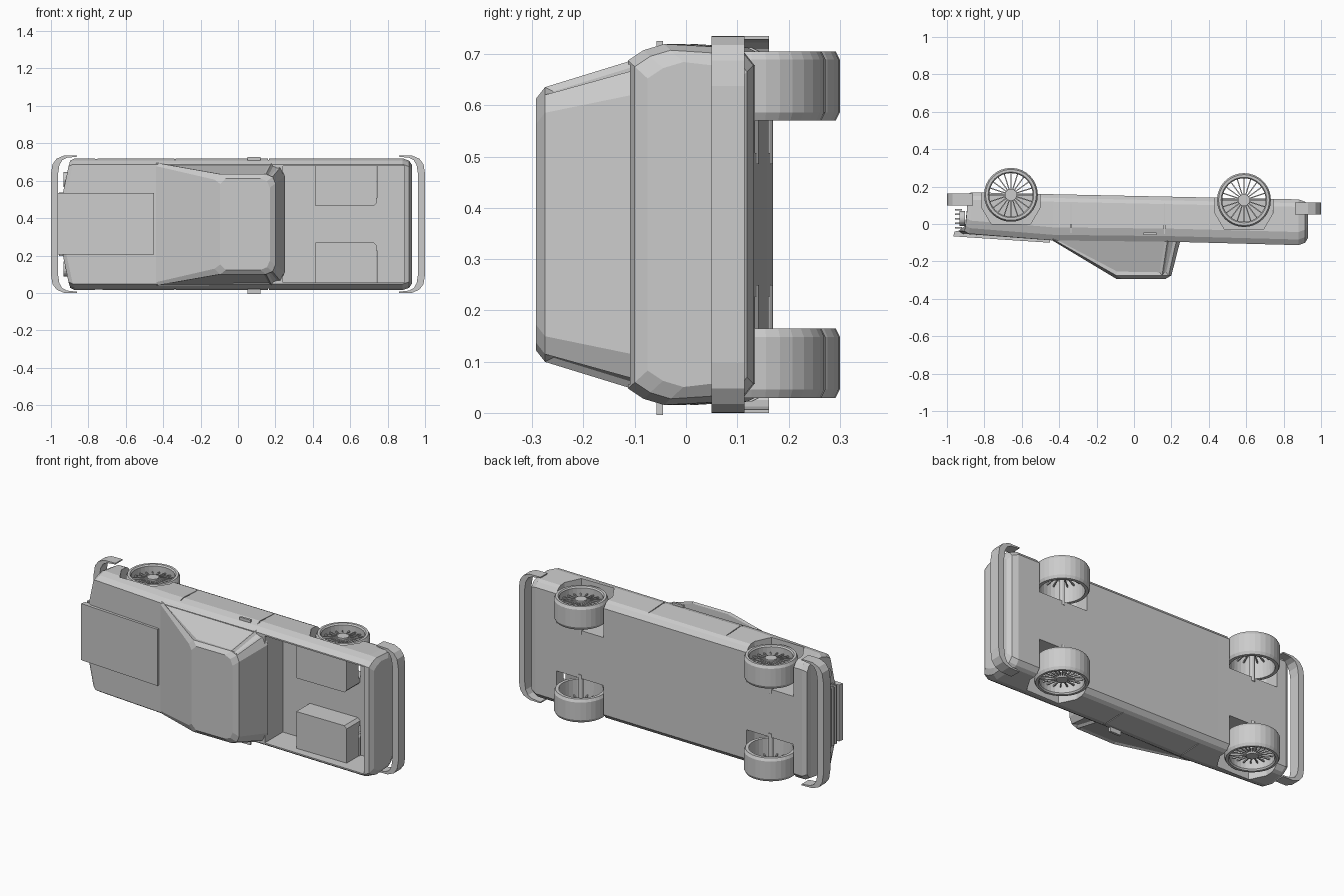
import bpy, bmesh, math
from mathutils import Matrix, Vector

cube = bpy.data.objects.get("Cube")
if cube:
    bpy.data.objects.remove(cube, do_unlink=True)

MID = 0.3675  # centre of the truck's width, which runs along z

grey = bpy.data.materials.new("plain_grey")
grey.use_nodes = True
grey.diffuse_color = (0.6, 0.6, 0.6, 1)
grey.node_tree.nodes["Principled BSDF"].inputs["Base Color"].default_value = (0.6, 0.6, 0.6, 1)


def finish(name, bm):
    bmesh.ops.recalc_face_normals(bm, faces=bm.faces)
    mesh = bpy.data.meshes.new(name)
    bm.to_mesh(mesh)
    bm.free()
    mesh.materials.append(grey)
    obj = bpy.data.objects.new(name, mesh)
    bpy.context.collection.objects.link(obj)
    return obj


def loft(bm, rings, caps=True, loop=False):
    rows = [[bm.verts.new(p) for p in ring] for ring in rings]
    pairs = list(zip(rows, rows[1:])) + ([(rows[-1], rows[0])] if loop else [])
    n = len(rows[0])
    for a, b in pairs:
        for i in range(n):
            j = (i + 1) % n
            bm.faces.new((a[i], a[j], b[j], b[i]))
    if caps:
        bm.faces.new(rows[0])
        bm.faces.new(rows[-1])


def prism(name, pts, axis, lo, hi):
    """Extrude an outline: (x, y) points along z or (x, z) points along y."""
    def ring(d):
        return [(a, b, d) if axis == "z" else (a, d, b) for a, b in pts]
    bm = bmesh.new()
    loft(bm, [ring(lo), ring(hi)])
    return finish(name, bm)


def box(name, x, y, z):
    return prism(name, [(x[0], y[0]), (x[1], y[0]), (x[1], y[1]), (x[0], y[1])], "z", *z)


def cylinder(name, r1, r2, depth, loc, axis="z", sides=24):
    bm = bmesh.new()
    bmesh.ops.create_cone(bm, cap_ends=True, segments=sides, radius1=r1, radius2=r2, depth=depth)
    if axis == "x":
        bmesh.ops.rotate(bm, verts=bm.verts, matrix=Matrix.Rotation(math.pi / 2, 3, "Y"))
    bmesh.ops.translate(bm, verts=bm.verts, vec=loc)
    return finish(name, bm)


def cut(target, cutter):
    cutter.hide_render = True
    mod = target.modifiers.new("cut", "BOOLEAN")
    mod.operation, mod.solver, mod.object = "DIFFERENCE", "EXACT", cutter
    bpy.context.view_layer.objects.active = target
    bpy.ops.object.modifier_apply(modifier=mod.name)
    bpy.data.objects.remove(cutter, do_unlink=True)


def floor_y(x):
    return 0.15 - 0.021 * x


# Body shell: rounded section lofted from nose to tail
def section(x, top, inset):
    low = floor_y(x) - inset
    top += inset
    half = [(top, 0.16), (top, 0.32), (top + 0.03, 0.34), (top + 0.07, 0.352),
            (low - 0.04, 0.345), (low - 0.02, 0.335), (low, 0.31)]
    half = [(y, w - inset) for y, w in half]
    full = half + [(y, -w) for y, w in reversed(half)]
    ring = []
    for y, w in full:
        nose = 0.05 * (w / 0.33) ** 2 + 0.15 * max(0, y - 0.05) if x < -0.85 else 0
        ring.append((x + nose, y, MID + w))
    return ring


bm = bmesh.new()
loft(bm, [section(*s) for s in [(-0.95, -0.05, 0.012), (-0.93, -0.052, 0), (-0.43, -0.088, 0),
                                (0.2, -0.095, 0), (0.88, -0.113, 0), (0.915, -0.112, 0.012),
                                (0.93, -0.11, 0.035)]])
body = finish("body", bm)

# Open load bed, leaving the two wheel boxes standing
zl, zr = MID - 0.312, MID + 0.312
cut(body, box("bed_upper_cut", (0.24, 0.89), (-0.3, -0.055), (zl, zr)))
cut(body, prism("bed_lower_cut", [
    (0.24, zl), (0.415, zl), (0.415, 0.27), (0.725, 0.27), (0.74, 0.255), (0.74, zl), (0.89, zl),
    (0.89, zr), (0.74, zr), (0.74, 0.48), (0.725, 0.465), (0.415, 0.465), (0.415, zr), (0.24, zr)],
    "y", -0.2, 0.07))

# Wheel wells and door seams on both sides
WHEELS = {"front": (-0.658, 0.156), "rear": (0.588, 0.128)}
for side in (-1, 1):
    span = sorted((MID + side * 0.14, MID + side * 0.5))
    for cx, cy in WHEELS.values():
        w = 0.155
        cut(body, prism("well_cut", [(cx - w, 0.4), (cx - w, cy - 0.07), (cx - w + 0.05, cy - 0.155),
                                     (cx + w - 0.05, cy - 0.155), (cx + w, cy - 0.07), (cx + w, 0.4)],
                        "z", *span))
    seam = sorted((MID + side * 0.343, MID + side * 0.4))
    for x in (-0.34, 0.16):
        cut(body, box("seam_cut", (x, x + 0.005), (-0.06, 0.11), seam))

# Raised hood panel
prism("hood_panel", [(-0.966, -0.066), (-0.45, -0.1), (-0.45, -0.07), (-0.93, -0.035), (-0.96, -0.04)],
      "z", 0.205, 0.535)


# Cab with rounded rear corners and inset side windows
def cab_ring(y, x0, x1, h, front, rear):
    half = [(x0, h - front), (x0 + front, h), (x1 - rear, h), (x1 - rear * 0.3, h - rear * 0.3),
            (x1, h - rear)]
    pts = half + [(x, -w) for x, w in reversed(half)]
    return [(x, y, MID + w) for x, w in pts]


bm = bmesh.new()
loft(bm, [cab_ring(-0.08, -0.45, 0.25, 0.328, 0.015, 0.07),
          cab_ring(-0.275, -0.125, 0.2, 0.268, 0.03, 0.05),
          cab_ring(-0.293, -0.095, 0.17, 0.245, 0.03, 0.05)])
bm.normal_update()
bmesh.ops.recalc_face_normals(bm, faces=bm.faces)
sides = [f for f in bm.faces if abs(f.normal.z) > 0.8 and f.calc_center_median().y > -0.25]
bmesh.ops.inset_individual(bm, faces=sides, thickness=0.02, depth=-0.008)
finish("cab", bm)

# Bumpers: thin bands wrapping each end
half = [(0.86, 0.368), (0.93, 0.367), (0.97, 0.35), (0.992, 0.32), (1.0, 0.27)]
inner = [(0.962, 0.27), (0.955, 0.315), (0.94, 0.342), (0.915, 0.355), (0.86, 0.361)]
outline = half + [(x, -w) for x, w in reversed(half)] \
    + [(x, -w) for x, w in reversed(inner)] + inner
for name, sign, y in (("rear_bumper", 1, 0.05), ("front_bumper", -1, 0.098)):
    prism(name, [(sign * x, MID + w) for x, w in outline], "y", y, y + 0.064)

# Grille bars and headlights
for i in range(5):
    y = -0.025 + i * 0.024
    box("grille_bar", (-0.957, -0.92), (y, y + 0.01), (MID - 0.17, MID + 0.17))
for side in (-1, 1):
    cylinder("headlight", 0.04, 0.04, 0.03, (-0.918, 0.03, MID + side * 0.24), "x")
    # Door handle
    z = MID + side * 0.352
    box("door_handle", (0.05, 0.12), (-0.058, -0.045), (z - 0.02, z + 0.006))


# Wheels: open tyre ring, wire spokes and hub
def wheel(name, cx, cy, side):
    def place(r, a, d):
        return (cx + r * math.cos(a), cy + r * math.sin(a), MID + side * (0.338 - d))
    profile = [(0.116, 0.008), (0.122, 0), (0.136, 0), (0.144, 0.016), (0.144, 0.119),
               (0.136, 0.135), (0.118, 0.135)]
    bm = bmesh.new()
    steps = 32
    loft(bm, [[place(r, math.tau * i / steps, d) for r, d in profile] for i in range(steps)],
         caps=False, loop=True)
    finish(name + "_tyre", bm)
    bm = bmesh.new()
    spokes = 20
    for i in range(spokes):
        a = math.tau * i / spokes
        rings = []
        for r, d in ((0.025, 0.025), (0.12, 0.04)):
            t = 0.003 / r
            rings.append([place(r, a - t, d), place(r, a + t, d),
                          place(r, a + t, d + 0.008), place(r, a - t, d + 0.008)])
        loft(bm, rings)
    finish(name + "_spokes", bm)
    cylinder(name + "_hub", 0.032, 0.032, 0.03, place(0, 0, 0.032))
    cylinder(name + "_axle", 0.014, 0.014, 0.18, place(0, 0, 0.13), sides=12)


for label, (cx, cy) in WHEELS.items():
    for side, word in ((1, "upper"), (-1, "lower")):
        wheel(label + "_" + word, cx, cy, side)
